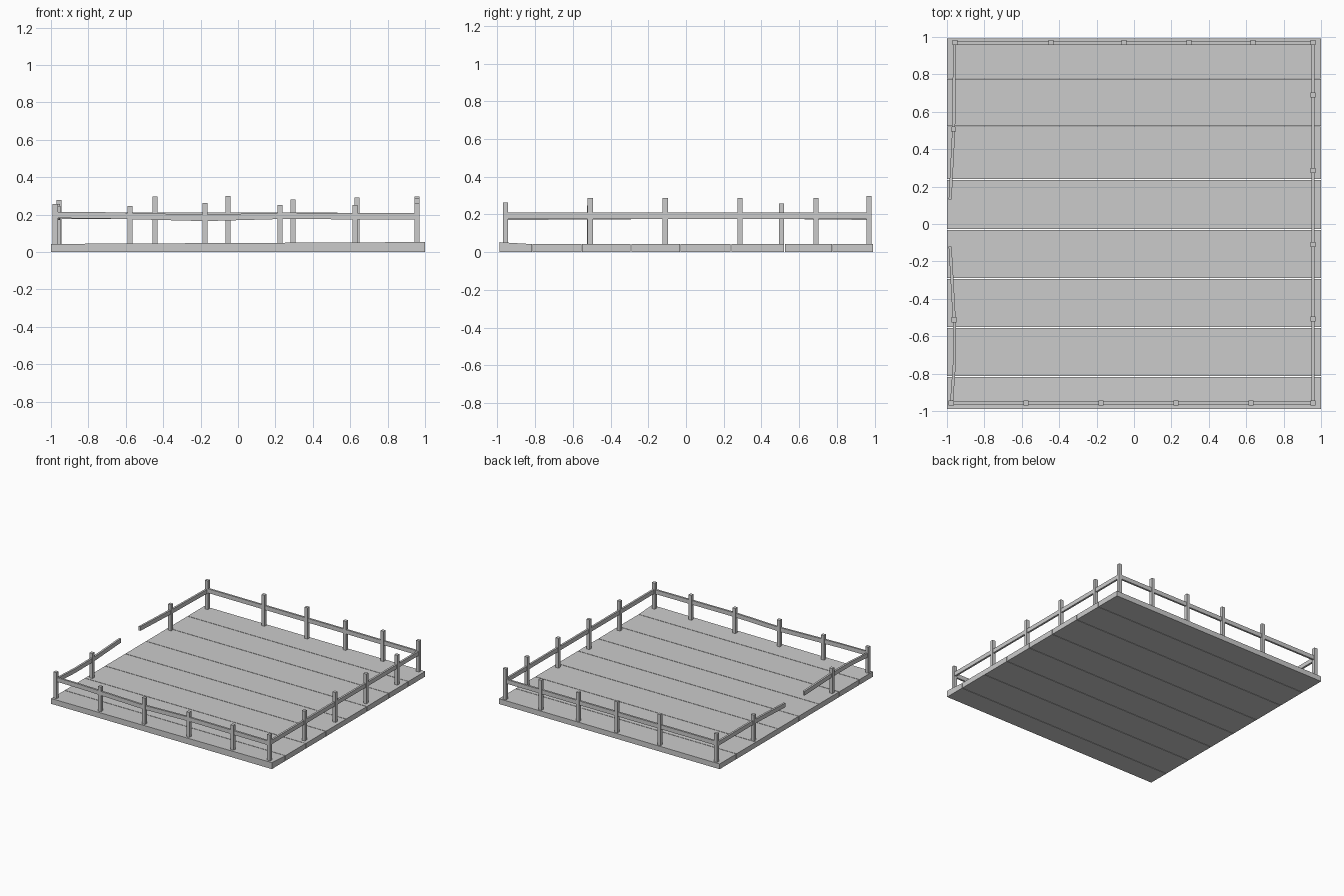
import bpy, bmesh
from mathutils import Vector

if "Cube" in bpy.data.objects:
    bpy.data.objects.remove(bpy.data.objects["Cube"])


def make_object(name, bm):
    bmesh.ops.recalc_face_normals(bm, faces=bm.faces)
    mesh = bpy.data.meshes.new(name)
    bm.to_mesh(mesh)
    bm.free()
    ob = bpy.data.objects.new(name, mesh)
    bpy.context.collection.objects.link(ob)
    return ob


def box(name, lo, hi):
    bm = bmesh.new()
    bmesh.ops.create_cube(bm, size=1)
    lo, hi = Vector(lo), Vector(hi)
    for v in bm.verts:
        v.co = (lo + hi) / 2 + v.co * (hi - lo)
    return make_object(name, bm)


def rail(name, points, width=0.016, height=0.034):
    """Rectangular bar swept through a path of (x, y, z) centres."""
    pts = [Vector(p) for p in points]
    d = pts[-1] - pts[0]
    side = Vector((-d.y, d.x, 0)).normalized() * width / 2
    up = Vector((0, 0, height / 2))
    bm = bmesh.new()
    rings = [[bm.verts.new(p + o) for o in (side + up, up - side, -side - up, side - up)]
             for p in pts]
    for a, b in zip(rings, rings[1:]):
        for i in range(4):
            j = (i + 1) % 4
            bm.faces.new((a[i], a[j], b[j], b[i]))
    bm.faces.new(rings[0])
    bm.faces.new(rings[-1])
    return make_object(name, bm)


# Deck planks of uneven width
DECK = 0.043
edges = [-0.992, -0.815, -0.553, -0.292, -0.03, 0.238, 0.522, 0.776, 0.995]
for i, (y0, y1) in enumerate(zip(edges, edges[1:])):
    plank = box(f"deck_plank_{i + 1}", (-1, y0 + 0.002, 0), (1, y1 - 0.002, DECK))
    if i == 0:  # the front plank is warped up at its right outer corner
        for v in plank.data.vertices:
            if v.co.x > 0 and v.co.y < -0.9 and v.co.z > 0.01:
                v.co.z = 0.053

# Fence posts: x, y, top height
posts = {
    "back": [(x, 0.97, h) for x, h in ((-0.957, 0.277), (-0.443, 0.297), (-0.053, 0.298),
                                       (0.294, 0.28), (0.636, 0.29), (0.957, 0.297))],
    "front": [(x, -0.957, h) for x, h in ((-0.977, 0.257), (-0.577, 0.245), (-0.176, 0.262),
                                          (0.225, 0.252), (0.625, 0.252), (0.957, 0.263))],
    "right": [(0.957, y, 0.287) for y in (-0.508, -0.11, 0.287, 0.689)],
    "left": [(-0.963, -0.512, 0.247), (-0.965, 0.507, 0.257)],
}
for row, spots in posts.items():
    for i, (x, y, h) in enumerate(spots):
        box(f"{row}_post_{i + 1}", (x - 0.0135, y - 0.0135, DECK - 0.003),
            (x + 0.0135, y + 0.0135, h))

# Rails, with an entrance gap on the left side
rail("back_rail", [(-0.967, 0.969, 0.194), (0.3, 0.969, 0.193), (0.962, 0.969, 0.192)])
rail("front_rail", [(-0.985, -0.958, 0.198), (-0.735, -0.958, 0.196), (-0.176, -0.958, 0.182),
                    (0.225, -0.958, 0.193), (0.965, -0.958, 0.19)])
rail("right_rail", [(0.957, -0.965, 0.193), (0.957, 0.978, 0.193)])
rail("left_front_rail", [(-0.976, -0.965, 0.187), (-0.96, -0.74, 0.189),
                         (-0.961, -0.512, 0.19), (-0.983, -0.12, 0.193)])
rail("left_back_rail", [(-0.959, 0.975, 0.188), (-0.964, 0.507, 0.193),
                        (-0.983, 0.13, 0.193)])
